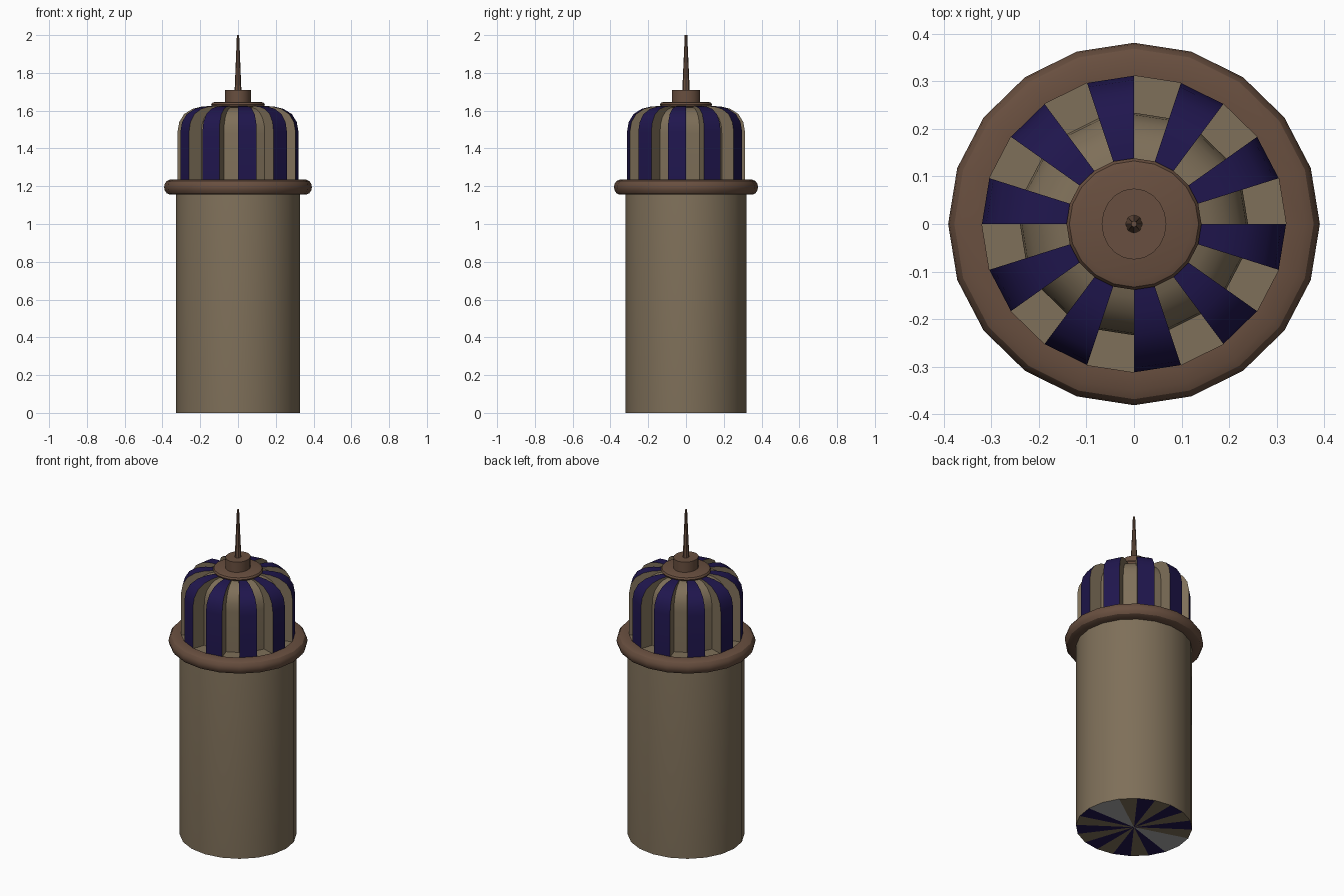
import bpy, bmesh, math

if "Cube" in bpy.data.objects:
    bpy.data.objects.remove(bpy.data.objects["Cube"])

SIDES = 20


def material(name, rgb):
    m = bpy.data.materials.new(name)
    m.diffuse_color = (*rgb, 1)
    m.use_nodes = True
    m.node_tree.nodes["Principled BSDF"].inputs["Base Color"].default_value = m.diffuse_color
    return m


TAN = material("sandstone", (0.21, 0.16, 0.10))
BROWN = material("brown_trim", (0.14, 0.078, 0.05))
BLUE = material("blue_stripe", (0.014, 0.008, 0.075))
GREY = material("plain_grey", (0.4, 0.4, 0.4))


def ring_verts(bm, profile, angle, sx, sy):
    return [bm.verts.new((r * sx * math.cos(angle), r * sy * math.sin(angle), z))
            for r, z in profile]


def finish(bm, name, mats):
    bmesh.ops.remove_doubles(bm, verts=bm.verts, dist=1e-5)
    bmesh.ops.dissolve_degenerate(bm, edges=bm.edges, dist=1e-5)
    bmesh.ops.recalc_face_normals(bm, faces=bm.faces)
    me = bpy.data.meshes.new(name)
    bm.to_mesh(me)
    bm.free()
    for m in mats:
        me.materials.append(m)
    ob = bpy.data.objects.new(name, me)
    bpy.context.collection.objects.link(ob)
    bpy.ops.object.select_all(action='DESELECT')
    ob.select_set(True)
    bpy.context.view_layer.objects.active = ob
    bpy.ops.object.shade_smooth_by_angle(angle=math.radians(30))
    return ob


def lathe(name, profile, mats, sides=SIDES, sx=1.0, sy=0.975, pick=None):
    """Spin a (radius, z) profile; pick(sector, row) chooses the material slot."""
    bm = bmesh.new()
    cols = [ring_verts(bm, profile, math.tau * k / sides, sx, sy) for k in range(sides)]
    for k in range(sides):
        a, b = cols[k], cols[(k + 1) % sides]
        for i in range(len(profile) - 1):
            f = bm.faces.new((a[i], b[i], b[i + 1], a[i + 1]))
            f.material_index = pick(k, i) if pick else 0
    return finish(bm, name, mats)


# Shaft, with a striped underside
def shaft_slot(k, row):
    if row > 0:
        return 0
    if k in (0, 1, 9, 10):
        return 2
    return k % 2


lathe("tower_shaft", [(0, 0), (0.328, 0), (0.328, 1.195), (0.322, 1.23), (0, 1.23)],
      [TAN, BLUE, GREY], pick=shaft_slot)

# Rounded balcony ring
lathe("balcony_ring", [(0.32, 1.155), (0.36, 1.155), (0.378, 1.163), (0.388, 1.178),
                       (0.391, 1.195), (0.388, 1.212), (0.378, 1.227), (0.36, 1.235),
                       (0.32, 1.235), (0.32, 1.155)], [BROWN])

# Dome: raised blue ribs alternating with recessed sandstone panels
rib = [(0.32, 1.23), (0.32, 1.49), (0.311, 1.54), (0.285, 1.582), (0.24, 1.61),
       (0.19, 1.622), (0.12, 1.626)]
panel = [(0.24, 1.23), (0.24, 1.48), (0.236, 1.525), (0.22, 1.563), (0.193, 1.592),
         (0.16, 1.61), (0.12, 1.618)]
bm = bmesh.new()
outer = [ring_verts(bm, rib, math.tau * k / SIDES, 1, 0.975) for k in range(SIDES)]
inner = [ring_verts(bm, panel, math.tau * k / SIDES, 1, 0.975) for k in range(SIDES)]
for k in range(SIDES):
    n = (k + 1) % SIDES
    loop = outer if k % 2 else inner
    for i in range(len(rib) - 1):
        bm.faces.new((loop[k][i], loop[n][i], loop[n][i + 1], loop[k][i + 1])).material_index = k % 2
        bm.faces.new((inner[k][i], outer[k][i], outer[k][i + 1], inner[k][i + 1]))
finish(bm, "ribbed_dome", [TAN, BLUE])

# Cap disc on the dome
lathe("dome_cap", [(0, 1.615), (0.125, 1.617), (0.138, 1.623), (0.142, 1.632),
                   (0.136, 1.642), (0.12, 1.647), (0, 1.647)], [BROWN])

# Collar and spire
lathe("spire_collar", [(0, 1.64), (0.068, 1.64), (0.068, 1.71), (0, 1.71)],
      [BROWN], sy=1.1)
lathe("spire", [(0, 1.705), (0.018, 1.705), (0.006, 2.0), (0, 2.0)],
      [BROWN], sides=8, sy=1.1)
